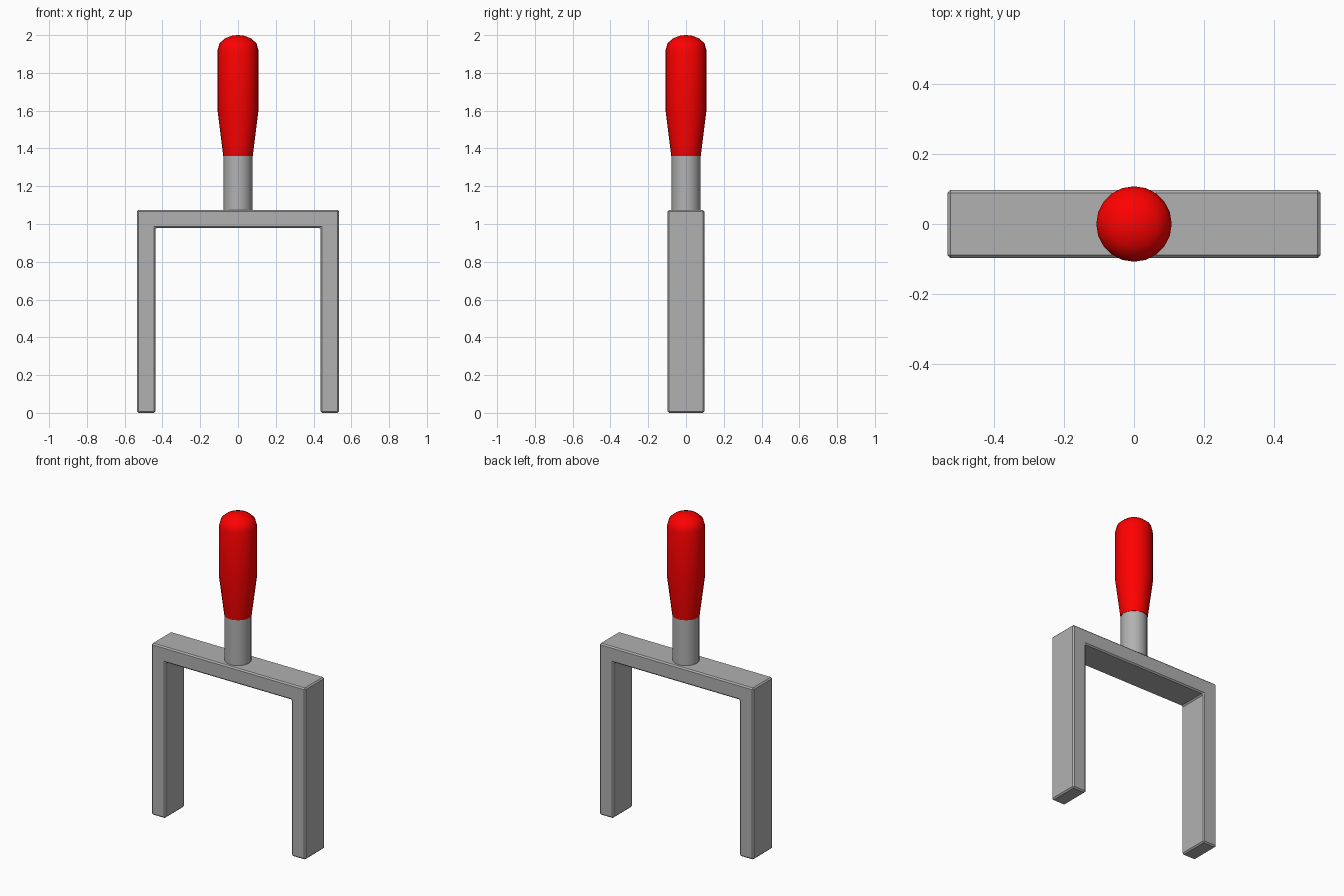
import bpy, bmesh
from math import radians, sin, cos, pi

if "Cube" in bpy.data.objects:
    bpy.data.objects.remove(bpy.data.objects["Cube"])


def paint(obj, name, color):
    mat = bpy.data.materials.new(name)
    mat.diffuse_color = color
    mat.use_nodes = True
    mat.node_tree.nodes["Principled BSDF"].inputs["Base Color"].default_value = mat.diffuse_color
    obj.data.materials.append(mat)


def make_object(name, bm):
    bmesh.ops.recalc_face_normals(bm, faces=bm.faces)
    mesh = bpy.data.meshes.new(name)
    bm.to_mesh(mesh)
    bm.free()
    obj = bpy.data.objects.new(name, mesh)
    bpy.context.collection.objects.link(obj)
    return obj


def lathe(name, profile, sides=20):
    """Closed solid of revolution about z from (radius, z) rings."""
    bm = bmesh.new()
    rings = []
    for r, z in profile:
        rings.append([bm.verts.new((r * cos(2 * pi * i / sides), r * sin(2 * pi * i / sides), z))
                      for i in range(sides)])
    for low, high in zip(rings, rings[1:]):
        for i in range(sides):
            j = (i + 1) % sides
            bm.faces.new((low[i], low[j], high[j], high[i]))
    bm.faces.new(rings[0][::-1])
    bm.faces.new(rings[-1])
    obj = make_object(name, bm)
    bpy.ops.object.select_all(action='DESELECT')
    obj.select_set(True)
    bpy.context.view_layer.objects.active = obj
    bpy.ops.object.shade_smooth_by_angle(angle=radians(40))
    return obj


# U-shaped fork frame: half outline mirrored, then extruded in y
half = [(0.438, 0.978), (0.438, 0), (0.534, 0), (0.534, 1.075)]
outline = half + [(-x, z) for x, z in reversed(half)]
bm = bmesh.new()
face = bm.faces.new([bm.verts.new((x, -0.097, z)) for x, z in outline])
grown = bmesh.ops.extrude_face_region(bm, geom=[face])
bmesh.ops.translate(bm, vec=(0, 0.194, 0),
                    verts=[g for g in grown["geom"] if isinstance(g, bmesh.types.BMVert)])
frame = make_object("fork_frame", bm)
bevel = frame.modifiers.new("edge_bevel", 'BEVEL')
bevel.width = 0.008
bevel.segments = 1

# Metal shaft rising from the frame
shaft = lathe("shaft", [(0.076, 1.06), (0.076, 1.37)])

# Red grip with tapered lower end and domed top
grip = lathe("grip", [(0.078, 1.36), (0.108, 1.60), (0.108, 1.92), (0.098, 1.957),
                      (0.068, 1.983), (0.035, 1.996), (0.006, 2.0)])

# Colours: dark grey metal and pure red grip
for part in (frame, shaft):
    paint(part, "dark_metal", (0.44, 0.44, 0.44, 1))
paint(grip, "red_grip", (1.0, 0.0, 0.0, 1))
